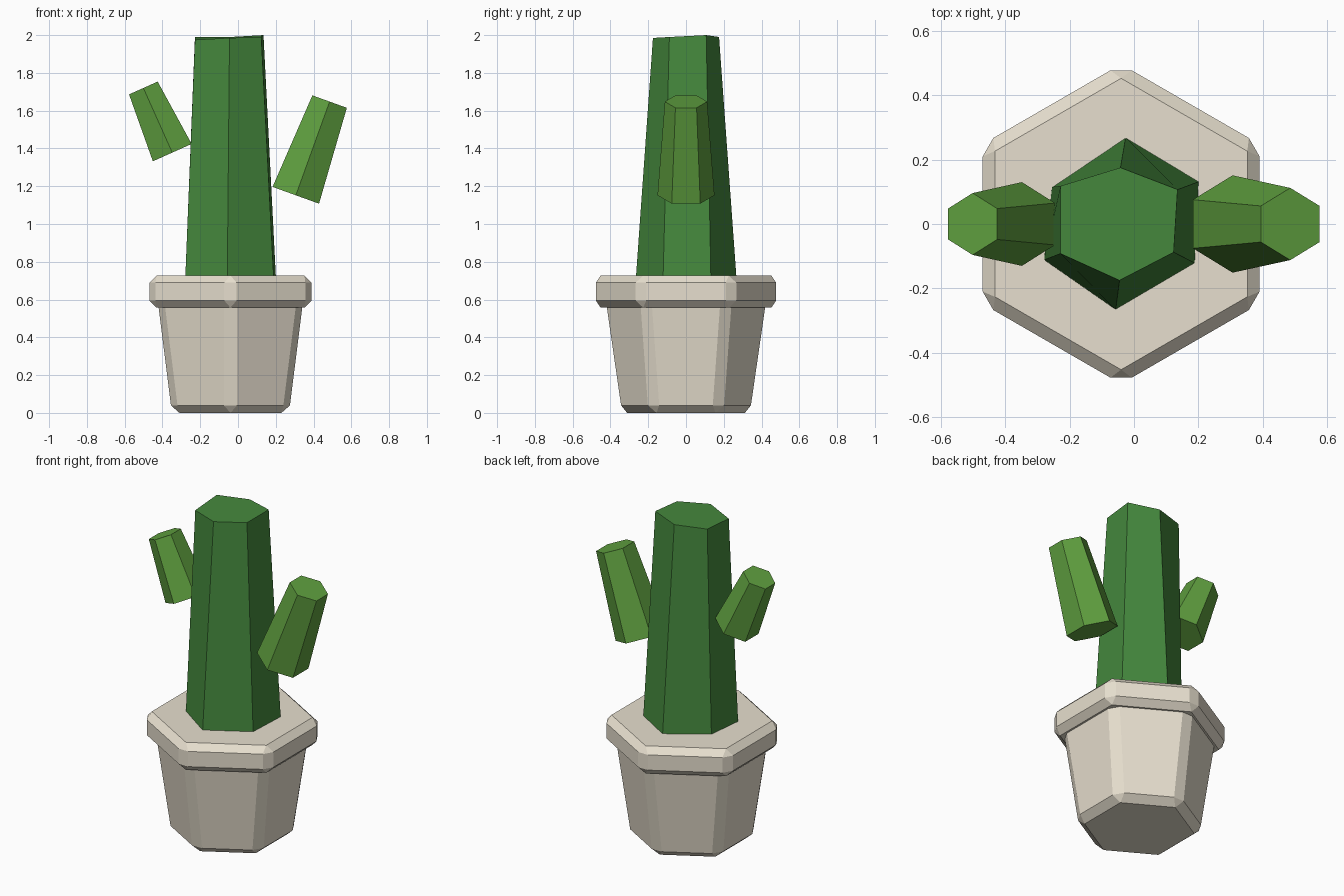
import bpy, bmesh, math
from mathutils import Vector

if "Cube" in bpy.data.objects:
    bpy.data.objects.remove(bpy.data.objects["Cube"])


def material(name, rgb):
    m = bpy.data.materials.new(name)
    m.diffuse_color = (*rgb, 1)
    m.use_nodes = True
    m.node_tree.nodes["Principled BSDF"].inputs["Base Color"].default_value = m.diffuse_color
    return m


CLAY = material("clay", (0.80, 0.74, 0.62))
DARK = material("dark_green", (0.06, 0.25, 0.047))
LIGHT = material("light_green", (0.115, 0.35, 0.05))


def prism(name, low, high, mat, bevel=0):
    """Closed six-sided solid between two rings of points."""
    bm = bmesh.new()
    a = [bm.verts.new(p) for p in low]
    b = [bm.verts.new(p) for p in high]
    n = len(a)
    bm.faces.new(a)
    bm.faces.new(b)
    for i in range(n):
        j = (i + 1) % n
        bm.faces.new((a[i], a[j], b[j], b[i]))
    bmesh.ops.recalc_face_normals(bm, faces=bm.faces)
    mesh = bpy.data.meshes.new(name)
    bm.to_mesh(mesh)
    bm.free()
    obj = bpy.data.objects.new(name, mesh)
    bpy.context.collection.objects.link(obj)
    mesh.materials.append(mat)
    if bevel:
        mod = obj.modifiers.new("chamfer", 'BEVEL')
        mod.width = bevel
        mod.segments = 1
        mod.limit_method = 'NONE'
    return obj


def hexagon(center, radius, axis=(0, 0, 1)):
    """Hexagon across an axis in the xz plane, with corners on +y and -y."""
    w = Vector(axis).normalized()
    v = Vector((0, 1, 0))
    u = v.cross(w)
    return [Vector(center) + radius * (math.sin(t) * u + math.cos(t) * v)
            for t in (math.radians(60 * i) for i in range(6))]


def tapered(name, p0, r0, p1, r1, mat, bevel=0):
    axis = Vector(p1) - Vector(p0)
    return prism(name, hexagon(p0, r0, axis), hexagon(p1, r1, axis), mat, bevel)


# Pot: chamfered tapered body and rim
tapered("pot_body", (-0.04, 0, 0), 0.358, (-0.04, 0, 0.64), 0.451, CLAY, 0.04)
tapered("pot_rim", (-0.04, 0, 0.557), 0.496, (-0.04, 0, 0.727), 0.496, CLAY, 0.038)

# Trunk: slightly irregular six-sided column
trunk_low = [(-0.255, 0.115), (-0.026, 0.269), (0.202, 0.132),
             (0.19, -0.122), (-0.057, -0.267), (-0.28, -0.112)]
trunk_high = [(-0.228, 0.118, 1.99), (-0.042, 0.175, 1.99), (0.135, 0.107, 2.0),
              (0.123, -0.088, 1.99), (-0.045, -0.175, 1.985), (-0.228, -0.092, 1.975)]
prism("trunk", [(x, y, 0.69) for x, y in trunk_low], trunk_high, DARK)

# Arms leaning outwards
tapered("right_arm", (0.306, 0, 1.152), 0.151, (0.485, 0, 1.648), 0.112, LIGHT)
tapered("left_arm", (-0.348, 0, 1.378), 0.13, (-0.501, 0, 1.72), 0.096, LIGHT)
